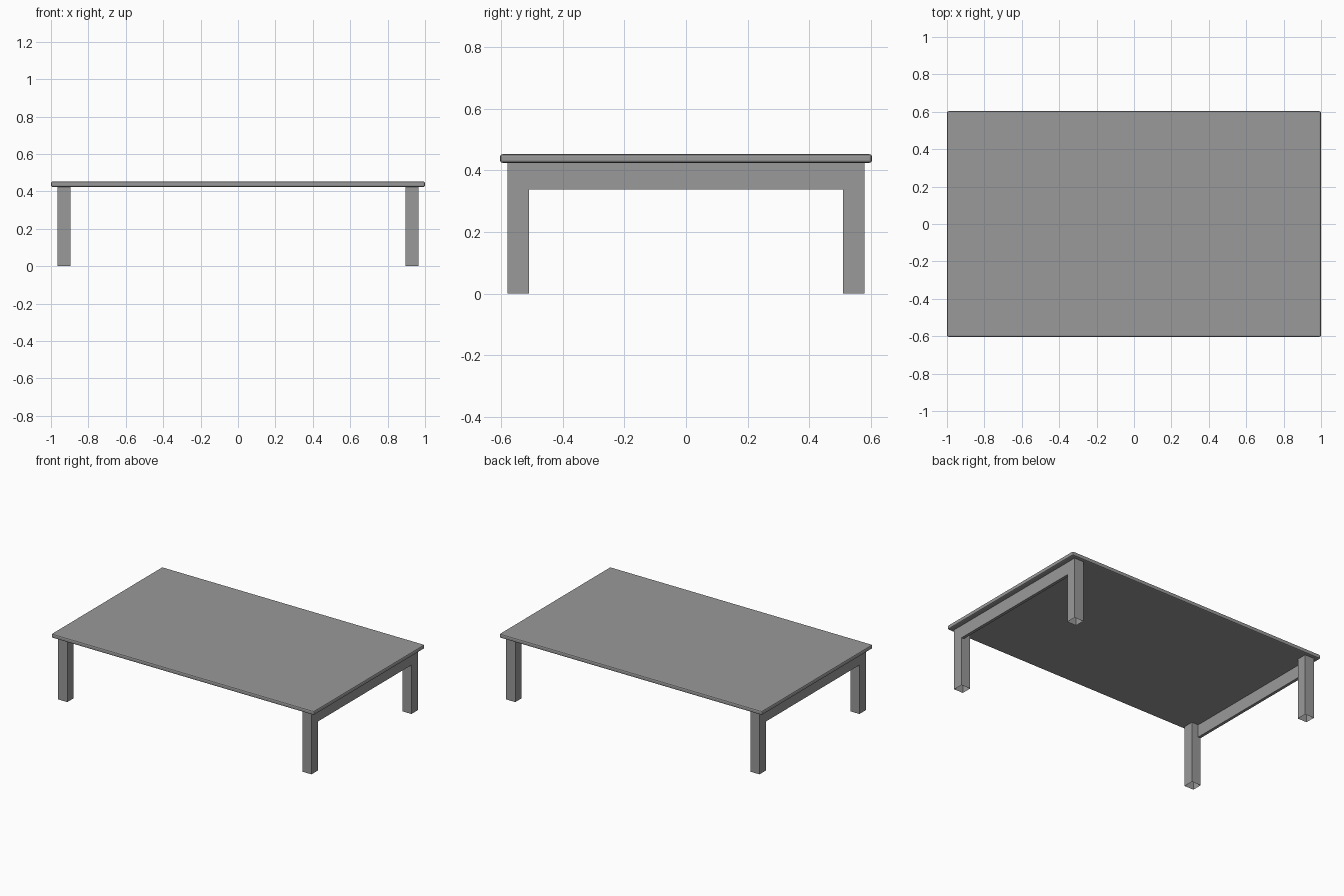
import bpy
import bmesh

default_cube = bpy.data.objects.get("Cube")
if default_cube:
    bpy.data.objects.remove(default_cube, do_unlink=True)

# One plain grey finish
grey = bpy.data.materials.new("grey_finish")
grey.use_nodes = True
colour = (0.32, 0.32, 0.32, 1)
grey.diffuse_color = colour
grey.node_tree.nodes["Principled BSDF"].inputs["Base Color"].default_value = colour

HALF_X, HALF_Y = 1.0, 0.603
TOP_Z, UNDER_Z = 0.452, 0.424
LEG, LEG_X, LEG_Y = 0.07, 0.93, 0.544
RAIL_THICK, RAIL_Z = 0.02, 0.337


def box(name, low, high, open_bottom=False):
    """Add a box between two corners, optionally hollow from below."""
    bm = bmesh.new()
    bmesh.ops.create_cube(bm, size=1)
    for v in bm.verts:
        for i in range(3):
            v.co[i] = low[i] + (v.co[i] + 0.5) * (high[i] - low[i])
    if open_bottom:
        base = [f for f in bm.faces if f.normal.z < -0.5]
        bmesh.ops.delete(bm, geom=base, context="FACES_ONLY")
    mesh = bpy.data.meshes.new(name)
    bm.to_mesh(mesh)
    bm.free()
    mesh.materials.append(grey)
    obj = bpy.data.objects.new(name, mesh)
    bpy.context.collection.objects.link(obj)
    return obj


# Tabletop with softened edges
top = box("tabletop", (-HALF_X, -HALF_Y, UNDER_Z), (HALF_X, HALF_Y, TOP_Z))
bevel = top.modifiers.new("edge_rounding", "BEVEL")
bevel.width = 0.008
bevel.segments = 2

for side, sx in (("left", 1), ("right", -1)):
    # Square tube legs, open at the floor
    for end, sy in (("front", -1), ("back", 1)):
        x, y, h = sx * LEG_X, sy * LEG_Y, LEG / 2
        box(f"{end}_{side}_leg", (x - h, y - h, 0), (x + h, y + h, UNDER_Z), True)

    # End rail, flush with the outer faces of the legs
    x = sx * (LEG_X + LEG / 2 - RAIL_THICK / 2)
    y = LEG_Y - LEG / 2
    box(f"{side}_rail", (x - RAIL_THICK / 2, -y, RAIL_Z),
        (x + RAIL_THICK / 2, y, UNDER_Z))
